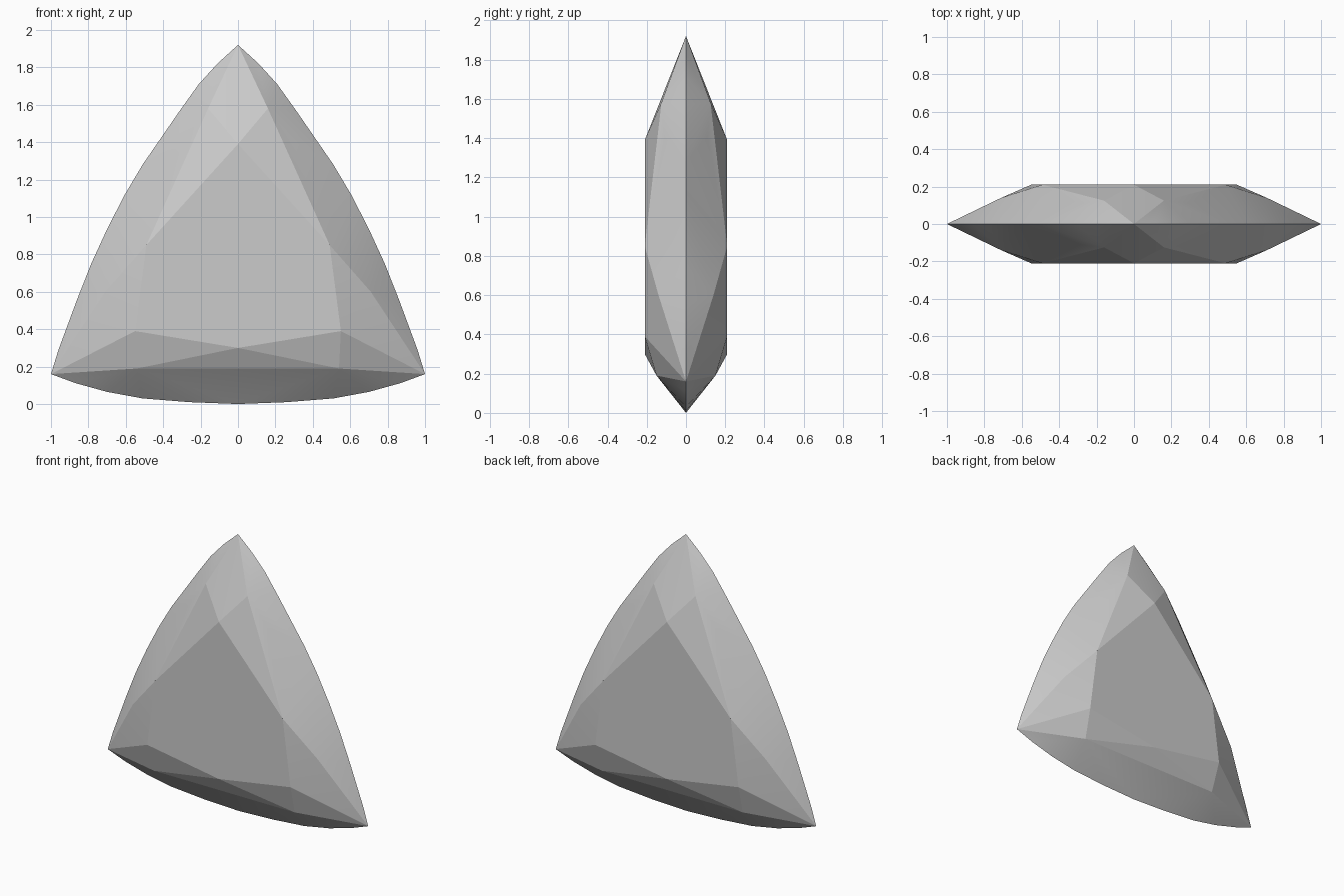
import bpy, bmesh
from mathutils import Vector

if "Cube" in bpy.data.objects:
    bpy.data.objects.remove(bpy.data.objects["Cube"])

# Half outline of the rim (x, z), lying in the y = 0 plane
rim = [(0, 1.92), (.11, 1.82), (.21, 1.71), (.31, 1.57), (.41, 1.425), (.51, 1.28),
       (.605, 1.12), (.70, .935), (.785, .75), (.86, .56), (.91, .42), (.96, .29), (1, .16),
       (.87, .112), (.70, .065), (.51, .03), (.26, .01), (0, 0)]
# Half outline of the flat table and the break points of the facets (x, z, depth)
table = [(0, 1.39, .21), (.49, .85, .21), (.55, .39, .21), (0, .30, .21)]
facet = [(.16, 1.58, .125), (.29, 1.41, .11), (.71, .60, .14), (.54, .19, .15)]

# Mirror the points in x and y
points = set()
for x, z, y in [(x, z, 0) for x, z in rim] + table + facet:
    for sx in (1, -1):
        for sy in (1, -1):
            points.add((sx * x + 0.0, sy * y + 0.0, z))

# Faceted triangular body as the hull of the cut points
bm = bmesh.new()
for p in sorted(points):
    bm.verts.new(Vector(p))
res = bmesh.ops.convex_hull(bm, input=bm.verts[:])
bmesh.ops.delete(bm, geom=[v for v in bm.verts if not v.link_faces], context='VERTS')
bmesh.ops.dissolve_limit(bm, angle_limit=0.01, verts=bm.verts[:], edges=bm.edges[:])
bmesh.ops.recalc_face_normals(bm, faces=bm.faces[:])

mesh = bpy.data.meshes.new("faceted_gem")
bm.to_mesh(mesh)
bm.free()
gem = bpy.data.objects.new("faceted_gem", mesh)
bpy.context.collection.objects.link(gem)
bpy.context.view_layer.objects.active = gem
gem.select_set(True)
bpy.ops.object.shade_smooth_by_angle(angle=0.16)
